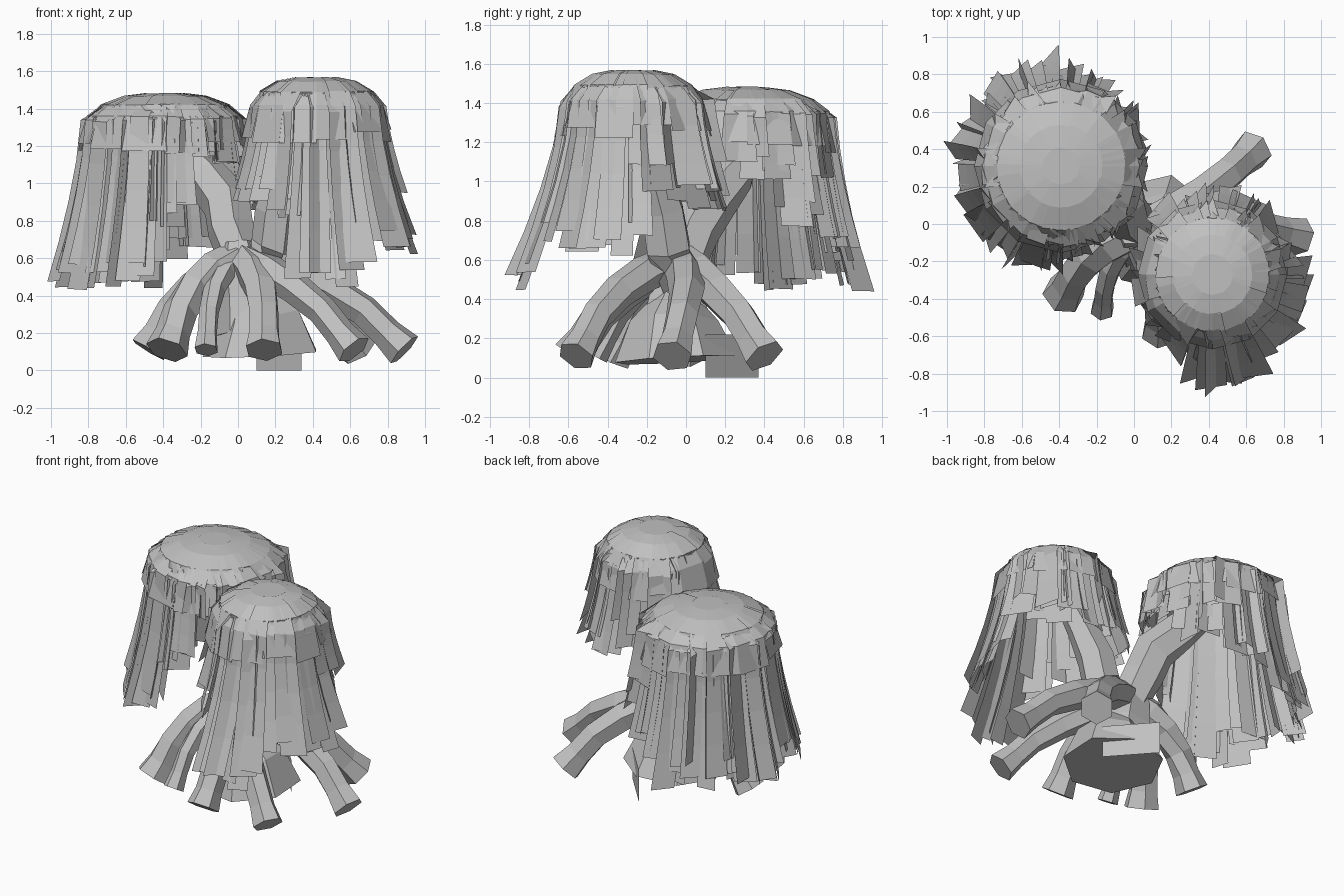
import bpy, bmesh, math, random
from mathutils import Vector

if "Cube" in bpy.data.objects:
    bpy.data.objects.remove(bpy.data.objects["Cube"])

random.seed(11)
grey = bpy.data.materials.new("grey")
grey.diffuse_color = (0.53, 0.53, 0.53, 1)
grey.use_nodes = True
grey.node_tree.nodes["Principled BSDF"].inputs["Base Color"].default_value = grey.diffuse_color


def finish(name, bm):
    me = bpy.data.meshes.new(name)
    bm.to_mesh(me)
    bm.free()
    me.materials.append(grey)
    ob = bpy.data.objects.new(name, me)
    bpy.context.collection.objects.link(ob)
    return ob


def limb(name, path, radii, sides=6):
    """Faceted tube swept along a path, capped at both ends."""
    bm = bmesh.new()
    pts = [Vector(p) for p in path]
    rings = []
    for i, p in enumerate(pts):
        d = (pts[min(i + 1, len(pts) - 1)] - pts[max(i - 1, 0)]).normalized()
        side = d.cross(Vector((0.3, -0.2, 1)) if abs(d.z) < 0.9 else Vector((0, 1, 0))).normalized()
        up = side.cross(d)
        rings.append([bm.verts.new(p + radii[i] * (side * math.cos(a) + up * math.sin(a)))
                      for a in (math.tau * k / sides for k in range(sides))])
    for r0, r1 in zip(rings, rings[1:]):
        for k in range(sides):
            n = (k + 1) % sides
            bm.faces.new((r0[k], r0[n], r1[n], r1[k]))
    bm.faces.new(rings[0][::-1])
    bm.faces.new(rings[-1])
    bmesh.ops.recalc_face_normals(bm, faces=bm.faces)
    return finish(name, bm)


# Trunk and the two branches carrying the crowns
limb("trunk", [(0.06, -0.06, 0.2), (0.04, -0.04, 0.4), (0.01, -0.04, 0.56), (0, -0.02, 0.68)],
     [0.2, 0.17, 0.14, 0.10])
limb("left_branch", [(0.02, -0.02, 0.58), (-0.04, 0.05, 0.76), (-0.06, 0.13, 0.9),
                     (-0.18, 0.24, 1.04), (-0.33, 0.31, 1.2), (-0.39, 0.32, 1.4)],
     [0.12, 0.13, 0.135, 0.12, 0.09, 0.05])
limb("right_branch", [(0.06, -0.05, 0.45), (0.19, -0.09, 0.66), (0.21, -0.12, 0.85),
                      (0.27, -0.17, 1.05), (0.39, -0.25, 1.35), (0.42, -0.27, 1.48)],
     [0.12, 0.125, 0.12, 0.10, 0.07, 0.05])

# Arched stilt roots: foot position, thickness, sideways bend
ROOTS = [(-0.38, -0.38, 0.105, -0.06), (-0.17, -0.46, 0.06, -0.05), (0.14, -0.58, 0.095, 0.04),
         (0.62, -0.56, 0.09, -0.04), (0.89, -0.07, 0.095, 0.06), (0.64, 0.40, 0.10, -0.04),
         (-0.48, -0.01, 0.095, -0.04)]
hub = Vector((0.02, -0.04, 0))
for x, y, r, bend in ROOTS:
    d = Vector((x, y, 0)) - hub
    s = Vector((-d.y, d.x, 0)).normalized() * bend
    steps = [(0.05, 0.59), (0.28, 0.53), (0.52, 0.44), (0.75, 0.32), (0.89, 0.20), (1.0, 0.11)]
    path = [hub + d * t + s * math.sin(t * math.pi) + Vector((0, 0, z)) for t, z in steps]
    limb("root", path, [r * k for k in (1.0, 1.05, 0.98, 0.9, 0.9, 1.1)])

# Root mound below the trunk and the fin reaching the ground
limb("root_mound", [(0.13, -0.05, 0.09), (0.12, -0.06, 0.28), (0.06, -0.05, 0.42)],
     [0.32, 0.23, 0.10], 7)
bm = bmesh.new()
bm.faces.new([bm.verts.new(v) for v in
              ((0.1, 0.37, 0), (0.34, 0.1, 0), (0.34, 0.1, 0.22), (0.1, 0.37, 0.22))])
finish("root_fin", bm)


def dome(name, c, profile, sides=12):
    """Faceted cap with flaps of uneven length hanging from its rim."""
    bm = bmesh.new()
    rings = []
    for r, z in profile:
        rings.append([bm.verts.new((c[0] + r * math.cos(math.tau * k / sides),
                                    c[1] + r * math.sin(math.tau * k / sides), z))
                      for k in range(sides)])
    top = bm.verts.new((c[0], c[1], profile[0][1]))
    for k in range(sides):
        bm.faces.new((top, rings[0][k], rings[0][(k + 1) % sides]))
    for r0, r1 in zip(rings, rings[1:]):
        for k in range(sides):
            n = (k + 1) % sides
            bm.faces.new((r0[k], r1[k], r1[n], r0[n]))
    r, z = profile[-1]
    for k in range(sides):
        drop = random.uniform(0.13, 0.22)
        vs = []
        for i, zz, rr in ((k, z, r), (k + 1, z, r), (k + 1, z - drop, r + 0.045),
                          (k, z - drop, r + 0.045)):
            a = math.tau * i / sides
            vs.append(bm.verts.new((c[0] + rr * math.cos(a), c[1] + rr * math.sin(a), zz)))
        bm.faces.new(vs[::-1])
    return finish(name, bm)


def fronds(name, c, profile, count, lengths, flare):
    """Strips running over the cap and hanging down;
    lengths lists (angle from, angle to, lowest z, highest z)."""
    bm = bmesh.new()
    rim, ztop = profile[-1]
    for i in range(count):
        deg = 360 * (i + random.uniform(-0.45, 0.45)) / count % 360
        lo, hi = next((l, h) for a, b, l, h in lengths if a <= deg <= b)
        zend = random.uniform(lo, hi)
        a = math.radians(deg)
        out = Vector((math.cos(a), math.sin(a), 0))
        across = Vector((-out.y, out.x, 0))
        yaw = a + math.pi / 2 + random.gauss(0, 0.45)
        side = Vector((math.cos(yaw), math.sin(yaw), random.uniform(-0.05, 0.05)))
        half = random.uniform(0.045, 0.085)
        lift = random.uniform(-0.015, 0.004)
        r0 = rim + random.uniform(-0.06, 0.015)
        z0 = ztop - random.uniform(0.0, 0.04)
        spread = flare * random.uniform(0.8, 1.05)
        # over the cap, flat against it and widening, then the curved drop
        path = [(r, z + lift, across, half * r / rim) for r, z in profile[:-1]]
        for t in (0.0, 0.25, 0.5, 0.75, 1.0):
            z = z0 + (zend - z0) * t
            path.append((r0 + spread * ((z0 - z) / 0.95) ** 1.5, z,
                         side, half * (0.9 + 0.3 * t)))
        prev = None
        for r, z, sd, w in path:
            p = Vector((c[0], c[1], z)) + out * r
            pair = (bm.verts.new(p - sd * w), bm.verts.new(p + sd * w))
            if prev:
                bm.faces.new((prev[0], pair[0], pair[1], prev[1]))
            prev = pair
    return finish(name, bm)


# Left rear crown
LEFT = (-0.39, 0.31)
LEFT_CAP = [(0.10, 1.48), (0.22, 1.465), (0.34, 1.42), (0.42, 1.36)]
dome("left_crown", LEFT, LEFT_CAP)
fronds("left_fronds", LEFT, LEFT_CAP, 100,
       [(0, 25, 1.0, 1.2), (25, 65, 0.75, 1.05), (65, 95, 0.5, 0.75), (95, 235, 0.43, 0.66),
        (235, 265, 0.42, 0.7), (265, 285, 0.7, 0.95), (285, 360, 1.1, 1.2)], 0.2)

# Right front crown
RIGHT = (0.42, -0.27)
RIGHT_CAP = [(0.11, 1.565), (0.21, 1.545), (0.30, 1.49), (0.355, 1.42)]
dome("right_crown", RIGHT, RIGHT_CAP)
fronds("right_fronds", RIGHT, RIGHT_CAP, 66,
       [(0, 10, 0.64, 0.8), (10, 50, 0.9, 1.1), (50, 140, 0.85, 1.1), (140, 235, 0.9, 1.1),
        (235, 258, 0.8, 1.0), (258, 294, 0.42, 0.6), (294, 318, 0.65, 0.9),
        (318, 360, 0.62, 0.72)], 0.3)
